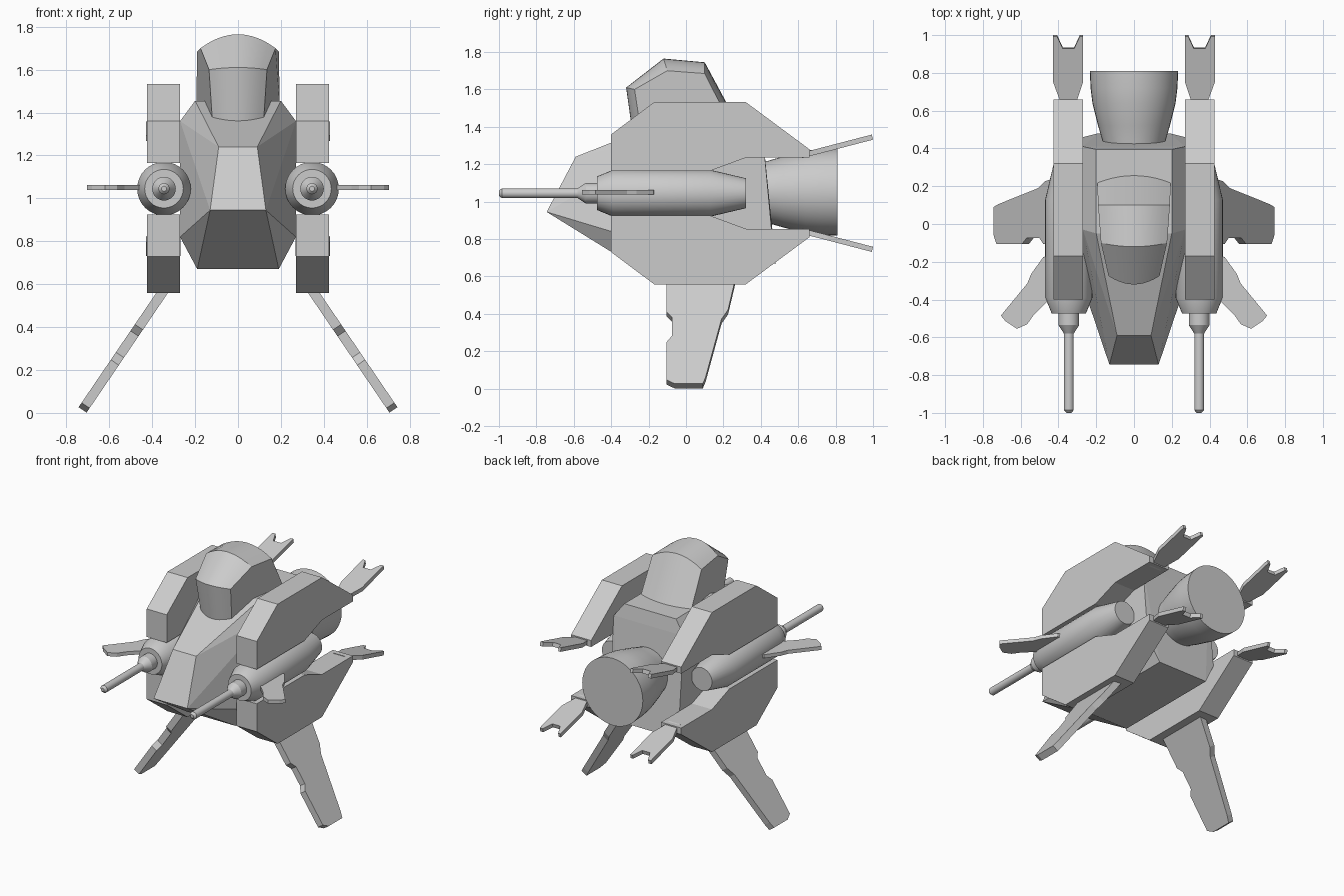
import bpy, bmesh
from math import sin, cos, pi, radians
from mathutils import Vector

if "Cube" in bpy.data.objects:
    bpy.data.objects.remove(bpy.data.objects["Cube"])

MID = 1.045   # height of the gun and engine axis


def finish(name, bm, mirror=False, smooth=False):
    bmesh.ops.recalc_face_normals(bm, faces=bm.faces)
    me = bpy.data.meshes.new(name)
    bm.to_mesh(me)
    bm.free()
    ob = bpy.data.objects.new(name, me)
    bpy.context.collection.objects.link(ob)
    if smooth:
        me.shade_smooth()
        me.set_sharp_from_angle(angle=radians(30))
    if mirror:
        mod = ob.modifiers.new("Mirror", 'MIRROR')
        mod.use_mirror_merge = False
    return ob


def plate(name, pts, offset):
    """Prism from a 3D outline swept by offset, mirrored in x."""
    bm = bmesh.new()
    off = Vector(offset)
    a = [bm.verts.new(Vector(p)) for p in pts]
    b = [bm.verts.new(Vector(p) + off) for p in pts]
    bm.faces.new(a)
    bm.faces.new(b)
    for i in range(len(a)):
        j = (i + 1) % len(a)
        bm.faces.new((a[i], a[j], b[j], b[i]))
    return finish(name, bm, mirror=True)


def lathe(name, profile, x, z, n, mirror):
    """Revolve (y, radius) points about an axis along y, with capped ends."""
    bm = bmesh.new()
    rings = [[bm.verts.new((x + r * cos(2 * pi * i / n), y, z + r * sin(2 * pi * i / n)))
              for i in range(n)] for y, r in profile]
    for p, q in zip(rings, rings[1:]):
        for i in range(n):
            j = (i + 1) % n
            bm.faces.new((p[i], p[j], q[j], q[i]))
    bm.faces.new(rings[0])
    bm.faces.new(rings[-1])
    return finish(name, bm, mirror, smooth=True)


# Faceted hull: convex shell over mirrored corner points
corners = [(.13, -.745, .945), (.09, -.59, 1.24), (.20, -.05, 1.455), (.27, -.03, 1.36),
           (.27, -.33, .82), (.19, -.30, .67),
           (.20, .395, 1.455), (.27, .41, 1.36), (.27, .46, .82), (.19, .48, .67)]
bm = bmesh.new()
for x, y, z in corners:
    for s in (-1, 1):
        bm.verts.new((s * x, y, z))
bmesh.ops.convex_hull(bm, input=bm.verts)
bmesh.ops.dissolve_limit(bm, angle_limit=radians(2), verts=bm.verts, edges=bm.edges)
finish("hull", bm)

# Canopy: crosswise arcs following the side profile, flat side panels
# each row: edge x, edge y, edge z, centre y, centre z
rows = [(.12, -.24, 1.37, -.285, 1.36), (.135, -.275, 1.60, -.32, 1.61),
        (.175, -.10, 1.70, -.12, 1.765), (.19, .10, 1.685, .10, 1.745),
        (.195, .23, 1.43, .275, 1.42)]
bm = bmesh.new()
N = 10
grid = []
for ex, ey, ez, cy, cz in rows:
    row = []
    for i in range(N + 1):
        t = 2 * i / N - 1
        row.append(bm.verts.new((ex * t, cy + (ey - cy) * t * t, cz + (ez - cz) * t * t)))
    grid.append(row)
for p, q in zip(grid, grid[1:]):
    for i in range(N):
        bm.faces.new((p[i], p[i + 1], q[i + 1], q[i]))
bm.faces.new([r[0] for r in grid])
bm.faces.new([r[-1] for r in grid])
bm.faces.new(grid[0] + grid[-1][::-1])
finish("canopy", bm, smooth=True)

# Side armour pods and notched tail fins, above and below the guns
pod = [(-.40, .12), (-.40, .315), (-.17, .487), (.32, .487),
       (.66, .235), (.66, .19), (.32, .19), (.13, .12)]
fin = [(-.045, .62), (-.045, .66), (-.078, .76), (-.078, 1.0), (-.06, 1.0), (-.03, .935),
       (.03, .935), (.06, 1.0), (.082, 1.0), (.082, .76), (.045, .66), (.045, .62)]
for tag, s in (("upper", 1), ("lower", -1)):
    plate(tag + "_pod", [(.27, y, MID + s * h) for y, h in pod], (.155, 0, 0))
    plate(tag + "_tail_fin",
          [(.347 + x, y, MID + s * (.198 + .26 * (y - .66))) for x, y in fin],
          (0, -.007, s * .027))

# Guns with collar and barrel
lathe("gun", [(-.995, .018), (-1.0, .012)][::-1] +
      [(-.985, .026), (-.58, .026), (-.535, .055), (-.475, .055), (-.475, .09),
       (-.39, .125), (.13, .125), (.32, .08)], .345, MID, 32, True)

# Rear engine nozzle
lathe("engine", [(.34, .15), (.41, .158), (.52, .19), (.64, .22), (.72, .23), (.81, .234)],
      0, 1.052, 40, False)

# Small horizontal winglets on the guns
wing = [(.40, -.15), (.48, -.175), (.545, -.265), (.565, -.315), (.705, -.485),
        (.68, -.515), (.62, -.555), (.565, -.53), (.53, -.48), (.44, -.39)]
plate("winglet", [(x, y, MID - .007) for x, y in wing], (0, 0, .025))

# Splayed landing legs
leg = [(-.105, .60), (-.105, .40), (-.075, .37), (-.075, .27), (-.105, .235), (-.105, .035),
       (-.06, .014), (.09, .014), (.105, .05), (.19, .36), (.225, .41), (.27, .60)]
normal = Vector((.54, 0, .367)).normalized() * .045
plate("landing_leg", [Vector((.36 + (.55 - z) * .68, y, z)) - normal / 2 for y, z in leg], normal)
